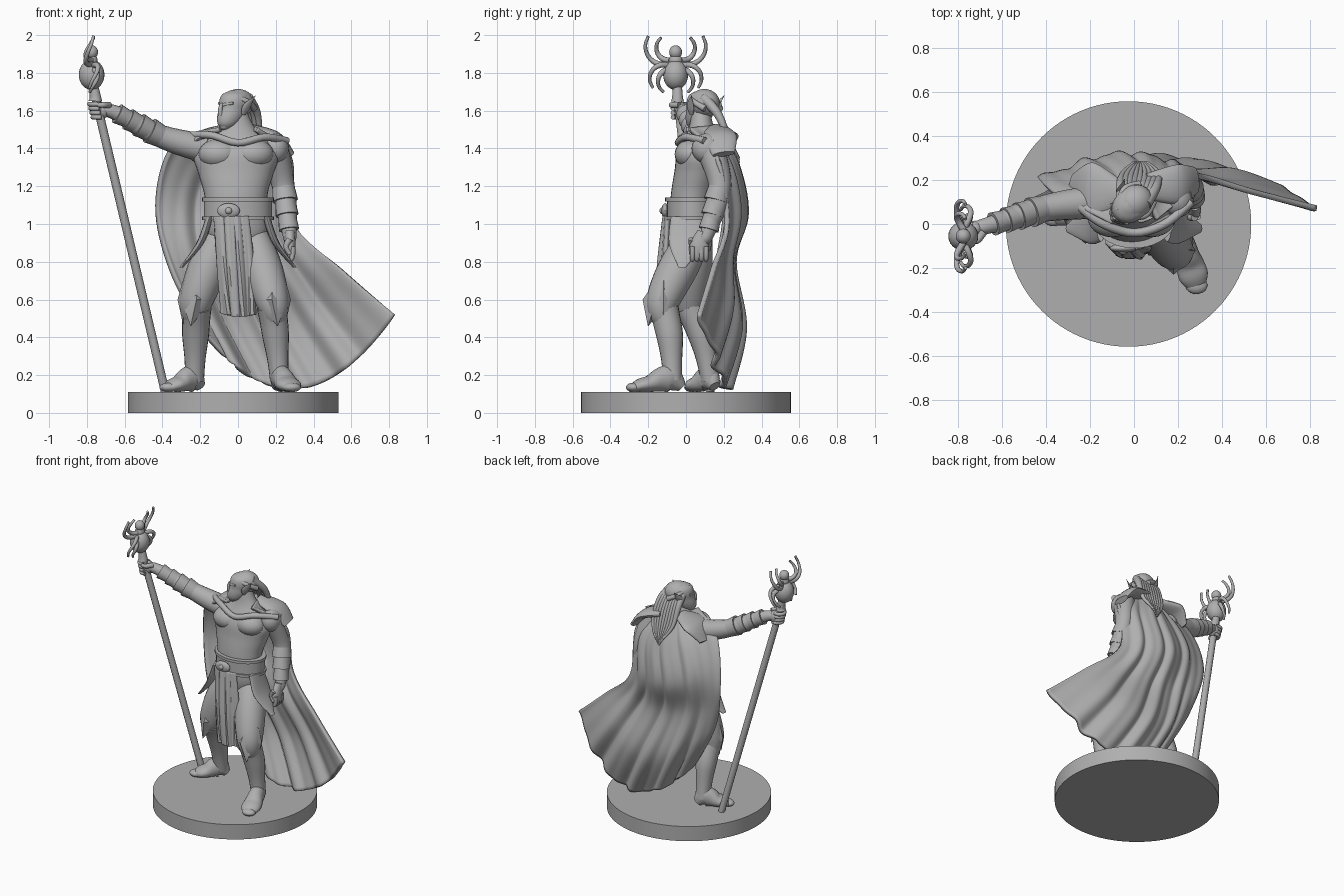
import bpy, bmesh, math
from math import sin, cos, pi
from mathutils import Vector, Matrix

if "Cube" in bpy.data.objects:
    bpy.data.objects.remove(bpy.data.objects["Cube"])

grey = .43
stone = bpy.data.materials.new("plain_grey")
stone.use_nodes = True
stone.diffuse_color = (grey, grey, grey, 1)
stone.node_tree.nodes["Principled BSDF"].inputs["Base Color"].default_value = stone.diffuse_color
X, Y, Z = (row.copy() for row in Matrix.Identity(3))
SIDES = (("right", -1), ("left", 1))
parts = []


def finish(name, bm, matrix=None):
    bmesh.ops.recalc_face_normals(bm, faces=bm.faces)
    if matrix:
        bm.transform(matrix)
    mesh = bpy.data.meshes.new(name)
    bm.to_mesh(mesh)
    bm.free()
    mesh.materials.append(stone)
    part = bpy.data.objects.new(name, mesh)
    bpy.context.scene.collection.objects.link(part)
    parts.append(part)
    return part


def sample(knots, t):
    """Point or number at t on a smooth curve through evenly spaced knots."""
    last = len(knots) - 1
    i = min(int(t * last), last - 1)
    t = t * last - i
    a, b, c, d = knots[max(i - 1, 0)], knots[i], knots[i + 1], knots[min(i + 2, last)]
    slope_b, slope_c = (c - a) / 2, (d - b) / 2
    bend = c - b - slope_b
    turn = slope_c - slope_b - bend * 2
    return b + slope_b * t + bend * t * t + turn * t * t * (t - 1)


def limb(name, path, widths, depths=None, sides=20, steps=18, ref=Y, level=False, matrix=None):
    """Elliptical rings along a path; level keeps the rings horizontal."""
    path = [Vector(p) for p in path]
    ts = [i / steps for i in range(steps + 1)]
    spots = [sample(path, t) for t in ts]
    bm, rings = bmesh.new(), []
    for i, t in enumerate(ts):
        along = Z if level else (spots[min(i + 1, steps)] - spots[max(i - 1, 0)]).normalized()
        across = ref.cross(along).normalized()
        out = along.cross(across)
        w, d = (max(sample(r, t), .002) for r in (widths, depths or widths))
        angles = [2 * pi * j / sides for j in range(sides)]
        rings.append([bm.verts.new(spots[i] + across * w * cos(a) + out * d * sin(a)) for a in angles])
    for q, r in zip(rings, rings[1:]):
        for j in range(sides):
            bm.faces.new((q[j - 1], q[j], r[j], r[j - 1]))
    bm.faces.new(rings[0])
    bm.faces.new(rings[-1])
    return finish(name, bm, matrix)


def tube(name, path, start, end, **options):
    return limb(name, path, (start, end), sides=10, **options)


def spike(name, top, middle, bottom, width, depth):
    """Faceted armour point."""
    limb(name, (top, middle, bottom), (0, width, 0), (0, depth, 0), sides=4, steps=2, level=True)


def ball(name, at, size, matrix=None):
    bm = bmesh.new()
    bmesh.ops.create_uvsphere(bm, u_segments=24, v_segments=14, radius=1)
    bm.transform(Matrix.Translation(at) @ Matrix.Diagonal((*size, 1)))
    return finish(name, bm, matrix)


def sheet(name, edges, columns, folds, amount, thick):
    """Folded cloth spanned by left, middle and right edge curves."""
    edges = [[Vector(p) for p in edge] for edge in edges]
    bm, grid, rows = bmesh.new(), [], 48
    for i in range(rows + 1):
        t = i / rows
        l, m, r = (sample(edge, t) for edge in edges)
        line = []
        for j in range(columns + 1):
            u = j / columns
            p = l * (1 - u) * (1 - 2 * u) + m * 4 * u * (1 - u) + r * u * (2 * u - 1)
            wave = sin(2 * pi * folds * u) + sin(3.4 * pi * folds * u + 2 * t) / 2
            p.y += amount * (.3 + t) * wave
            line.append(bm.verts.new(p))
        grid.append(line)
    for a, b in zip(grid, grid[1:]):
        for j in range(columns):
            bm.faces.new((a[j], a[j + 1], b[j + 1], b[j]))
    mod = finish(name, bm).modifiers.new("thickness", 'SOLIDIFY')
    mod.thickness, mod.offset = thick, 0


def cuffs(name, a, b, start, end, count):
    """Overlapping flared armour bands from a to b."""
    for i in range(count):
        r = start + (end - start) * i / count
        limb(f"{name}_{i}", (a.lerp(b, i / count), a.lerp(b, (i + 1.2) / count)), (r * 1.2, r), steps=1)


# Round base
ground = .11
bm = bmesh.new()
bmesh.ops.create_cone(bm, cap_ends=True, segments=96, radius1=.557, radius2=.557, depth=ground)
finish("base", bm, Matrix.Translation((-.025, 0, ground / 2)))

# Torso, neck and hip guards
limb("torso", [(0, .04, .86), (-.01, .03, 1.1), (-.01, .08, 1.34), (0, .08, 1.59)],
     (.1, .16, .16, .17, .2, .22, .1, .05), (.09, .11, .11, .12, .13, .13, .07, .05), sides=32, steps=28, level=True)
for side, s in SIDES:
    ball(side + "_chest", (s * .09 - .01, .03, 1.37), (.11, .09, .08))
    ball(side + "_shoulder", (s * .2, .11, 1.4), (.07, .08, .08))
    limb(side + "_hip_guard", [(s * .15, 0, 1.04), (s * .2, 0, .9), (s * .3, -.02, .77)],
         (.02, .02, .01), (.08, .09, .02), level=True)

# Belt and buckle
for name, z, half, grow in (("belt", 1.08, .05, .01), ("lower_rim", 1.03, .01, .02), ("upper_rim", 1.13, .01, .02)):
    limb(name, [(0, .03, z - half), (0, .03, z + half)], [.17 + grow] * 2, [.12 + grow] * 2,
         sides=40, steps=1, level=True)
buckle = Vector((-.05, -.11, 1.07))
ball("buckle", buckle, (.06, .02, .04))
ball("buckle_stud", buckle - Y * .01, (.02, .02, .02))

# Hanging cloth
sheet("front_cloth", [[(-.13, -.08, 1.04), (-.11, -.1, .75), (-.09, -.11, .53)],
                      [(-.04, -.11, 1.04), (-.02, -.14, .75), (0, -.14, .51)],
                      [(.05, -.09, 1.04), (.08, -.1, .75), (.085, -.11, .52)]], 40, 4, .008, .025)

# Legs: hip, knee, ankle and toe
LEGS = (("right", -1, (-.1, .05, .92), (-.22, .02, .6), (-.23, .13, .2), (-.38, .02, .2)),
        ("left", 1, (.08, .04, .92), (.18, -.12, .6), (.22, -.07, .2), (.29, -.3, .2)))
for side, s, *joints in LEGS:
    hip, knee, ankle, toe = (Vector(j) for j in joints)
    limb(side + "_thigh", (hip, knee, knee.lerp(ankle, .3)), (.09, .105, .09, .07, .06))
    limb(side + "_boot", (knee - Z * .04, knee.lerp(ankle, .5) + Y * .01, ankle - Z * .03), (.08, .075, .07, .055, .05))
    heel = ankle.lerp(toe, -.2)
    heights = (.03, .07, .065, .045, .035, .015)
    sole = [heel.lerp(toe, i / 5) for i in range(6)]
    for p, h in zip(sole, heights):
        p.z = ground + h
    limb(side + "_foot", sole, (.03, .05, .055, .065, .065, .03), heights, ref=Z)
    ball(side + "_toe_cap", toe.lerp(heel, .08) + Z * (ground + .025 - toe.z), (.05, .04, .025))
    front = knee - Y * .04
    spike(side + "_knee_guard", knee + Z * .15, front, front + Vector((s * .03, -.04, -.14)), .08, .07)
    flank = knee + X * s * .07
    spike(side + "_knee_wing", flank + Z * .1, flank, flank - Z * .13, .03, .05)

# Arms: shoulder, elbow, wrist and hand, with banded guards
ARMS = (("right", 4, (-.18, .1, 1.4), (-.41, .07, 1.465), (-.64, 0, 1.585), (-.72, -.02, 1.605)),
        ("left", 3, (.19, .12, 1.42), (.24, .18, 1.2), (.27, .12, .97), (.275, .09, .91)))
for side, bands, *joints in ARMS:
    shoulder, elbow, wrist, hand = (Vector(j) for j in joints)
    limb(side + "_arm", (shoulder, elbow, wrist, hand), (.075, .07, .06, .055, .04, .035, .03))
    cuffs(side + "_forearm_band", wrist, elbow, .045, .062, bands)

# Left fist hanging at the side
palm = Vector((.275, .07, .88))
limb("left_palm", (palm + Z * .08 + Y * .02, palm, palm - Z * .06), (.025, .03, .02), (.03, .05, .03))
for i in range(4):
    knuckle = palm + Vector((.015, .024 * i - .036, 0))
    curl = [knuckle + Vector((.01 * sin(a) - .03 * a / pi, 0, -.07 * sin(a / 1.5))) for a in (0, 1, 2, 3)]
    tube(f"left_finger_{i}", curl, .015, .011)
thumb = palm - Y * .04
tube("left_thumb", (thumb + Z * .04, thumb - X * .02, thumb - Z * .04), .018, .012)

# Right fist around the staff
grip = Vector((-.742, -.035, 1.6))
ball("right_palm", grip + Vector((.02, .015, 0)), (.04, .035, .045))
for i in range(4):
    middle = grip + Vector((-.006, 0, .023)) * (i - 1.5)
    wrap = [middle + (X * cos(a) + Y * sin(a)) * .036 for a in (1, 2, 3, 4, 5)]
    tube(f"right_finger_{i}", wrap, .013, .012, ref=Z)
thumb = grip + Vector((0, -.04, .03))
tube("right_thumb", (thumb + X * .06 + Y * .04, thumb + X * .03, thumb), .018, .012, ref=Z)

# Head, turned toward the staff
turned = Matrix.Translation((-.015, .085, 1.61)) @ Matrix.Rotation(math.radians(-52), 4, 'Z')
limb("head", [(0, -.06, -.11), (0, -.01, 0), (0, .01, .1)], (.02, .05, .065, .07, .075, .065, .02),
     (.02, .06, .08, .085, .09, .08, .03), sides=28, level=True, matrix=turned)
limb("nose", [(0, -.09, .03), (0, -.1, 0), (0, -.095, -.035)], (.01, .012, .016), sides=10, level=True, matrix=turned)
ball("lips", (0, -.08, -.06), (.028, .016, .009), turned)
ball("chin", (0, -.078, -.092), (.026, .02, .02), turned)
ball("hair_cap", (0, .02, .03), (.078, .088, .075), turned)
for side, s in SIDES:
    tube(side + "_brow", [(s * .01, -.09, .02), (s * .06, -.06, .03)], .009, .007, ref=Z, matrix=turned)
    limb(side + "_ear", [(s * .07, 0, -.03), (s * .085, .01, .01), (s * .11, .05, .07)],
         (.008, .01, 0), (.012, .026, 0), matrix=turned)
    tube(side + "_swept_lock", [(s * .02, -.06, .07), (s * .075, .02, .04), (s * .05, .09, 0)],
         .012, .018, ref=X, matrix=turned)

# Long hair down the back
for i in range(9):
    k = i / 4 - 1
    tube(f"hair_lock_{i}", [(k * .05, .09, 1.67), (.02 + k * .08, .17, 1.58), (.03 + k * .08, .23, 1.44),
                            (.03 + k * .03, .28, 1.3 + abs(k) * .05)], .03, .006, ref=X)

# Cape, collar and shoulder mantle
sheet("cape", [[(-.1, 0, 1.5), (-.34, .12, 1.42), (-.43, .2, 1.1), (-.35, .15, .75), (-.16, .13, .4)],
               [(0, .17, 1.52), (0, .27, 1.3), (-.05, .31, 1.05), (0, .24, .8), (.15, .29, .45), (.33, .21, .13)],
               [(.1, .02, 1.5), (.28, .16, 1.35), (.3, .22, 1), (.55, .15, .76), (.83, .08, .52)]], 96, 5, .014, .026)
collar = [(-.25, .08, 1.47), (-.14, 0, 1.47), (0, -.04, 1.43), (.14, 0, 1.46), (.26, .1, 1.44)]
tube("cape_collar", collar, .02, .02, ref=Z)
for side, s, y, depth in (("right", -1, .14, .13), ("left", 1, .17, .09)):
    limb(side + "_mantle", [(s * .06, y, 1.5), (s * .2, y + .01, 1.46), (s * .28, y + .03, 1.37)],
         (.03, .03, .02), (.06, depth, .06))

# Staff
foot, tip = Vector((-.385, .13, ground)), Vector((-.755, -.045, 1.67))
tube("staff", (foot, tip), .023, .023, steps=1)
tube("staff_collar", (tip - Z * .02, tip, tip + Vector((-.01, 0, .06))), .036, .025)

# Spider-shaped staff head with curling legs
body = Vector((-.775, -.055, 1.79))
ball("spider_abdomen", body, (.068, .066, .08))
ball("spider_thorax", body + Z * .075, (.032, .036, .035))
ball("spider_head", body + Z * .12, (.034, .034, .036))
for side, s in (("front", -1), ("back", 1)):
    for i, (heading, step, curl) in enumerate(((-.3, .033, -.5), (.2, .04, -.55), (-.1, .048, .5), (.2, .034, .5))):
        p = body + Vector((0, s * .03, .03 + i * .015))
        leg = [p]
        for k in range(5):
            a = heading + k * curl
            p = p + Vector((-curl * .04 * cos(k), s * step * cos(a), step * sin(a)))
            leg.append(p)
        tube(f"spider_{side}_leg_{i}", leg, .016, .008, ref=X)

# Smooth shading with sharp edges kept
bpy.ops.object.select_all(action='DESELECT')
for part in parts:
    part.select_set(True)
bpy.context.view_layer.objects.active = parts[0]
bpy.ops.object.shade_smooth_by_angle(angle=math.radians(40))
